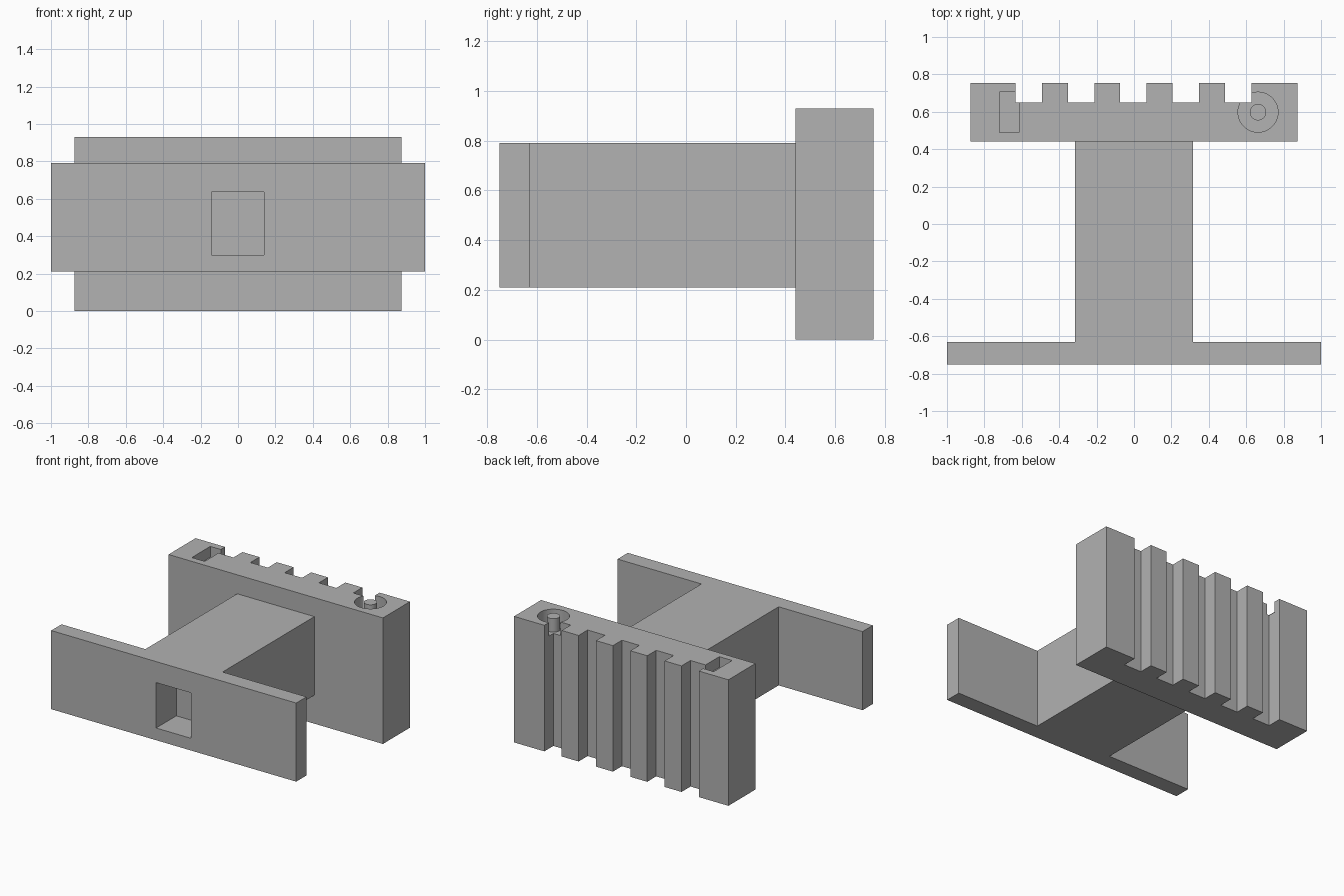
import bpy, bmesh

if "Cube" in bpy.data.objects:
    bpy.data.objects.remove(bpy.data.objects["Cube"])

grey = bpy.data.materials.new("plain grey")
grey.diffuse_color = (0.445, 0.445, 0.445, 1)
grey.use_nodes = True
grey.node_tree.nodes["Principled BSDF"].inputs["Base Color"].default_value = grey.diffuse_color


def prism(name, outline, z0, z1):
    """Extrude an anticlockwise xy outline from z0 to z1."""
    bm = bmesh.new()
    face = bm.faces.new([bm.verts.new((x, y, z0)) for x, y in outline])
    ext = bmesh.ops.extrude_face_region(bm, geom=[face], use_keep_orig=True)
    verts = [v for v in ext["geom"] if isinstance(v, bmesh.types.BMVert)]
    bmesh.ops.translate(bm, verts=verts, vec=(0, 0, z1 - z0))
    bmesh.ops.recalc_face_normals(bm, faces=bm.faces)
    mesh = bpy.data.meshes.new(name)
    bm.to_mesh(mesh)
    bm.free()
    mesh.materials.append(grey)
    ob = bpy.data.objects.new(name, mesh)
    bpy.context.collection.objects.link(ob)
    return ob


def box(name, x0, x1, y0, y1, z0, z1):
    return prism(name, [(x0, y0), (x1, y0), (x1, y1), (x0, y1)], z0, z1)


def cylinder(name, r, x, y, z0, z1):
    bpy.ops.mesh.primitive_cylinder_add(vertices=48, radius=r, depth=z1 - z0,
                                        location=(x, y, (z0 + z1) / 2))
    ob = bpy.context.object
    ob.name = name
    ob.data.materials.append(grey)
    return ob


def combine(target, other, operation):
    """Apply a boolean and remove the second solid."""
    mod = target.modifiers.new("combine", "BOOLEAN")
    mod.operation, mod.solver, mod.object = operation, "EXACT", other
    bpy.context.view_layer.objects.active = target
    bpy.ops.object.modifier_apply(modifier=mod.name)
    bpy.data.objects.remove(other)


TOP = 0.93

# Grooved block: rear outline walks right to left through five grooves
outline = [(-0.875, 0.44), (0.875, 0.44), (0.875, 0.755)]
for i in range(5):
    c = 0.557 - i * 0.28
    outline += [(c + 0.071, 0.755), (c + 0.071, 0.65),
                (c - 0.071, 0.65), (c - 0.071, 0.755)]
outline.append((-0.875, 0.755))
body = prism("grooved_block_with_frame", outline, 0, TOP)

# Shallow slot and round recess with a centre pin in the top
combine(body, box("slot", -0.72, -0.615, 0.49, 0.705, TOP - 0.08, TOP + 0.1), "DIFFERENCE")
combine(body, cylinder("recess", 0.107, 0.663, 0.598, TOP - 0.1, TOP + 0.1), "DIFFERENCE")
combine(body, cylinder("pin", 0.044, 0.663, 0.598, TOP - 0.15, TOP), "UNION")

# T-shaped frame: front plate and stem, the stem running into the block
frame = prism("frame", [(-1, -0.75), (1, -0.75), (1, -0.63), (0.315, -0.63),
                        (0.315, 0.5), (-0.315, 0.5), (-0.315, -0.63), (-1, -0.63)],
              0.21, 0.79)

# Rectangular pocket in the front plate
combine(frame, box("pocket", -0.143, 0.14, -0.9, -0.515, 0.3, 0.635), "DIFFERENCE")
combine(body, frame, "UNION")

# One material, crisp edges with smooth round walls
body.data.materials.clear()
body.data.materials.append(grey)
for p in body.data.polygons:
    p.material_index = 0
bpy.ops.object.select_all(action="DESELECT")
body.select_set(True)
bpy.context.view_layer.objects.active = body
bpy.ops.object.shade_smooth_by_angle(angle=0.5)
